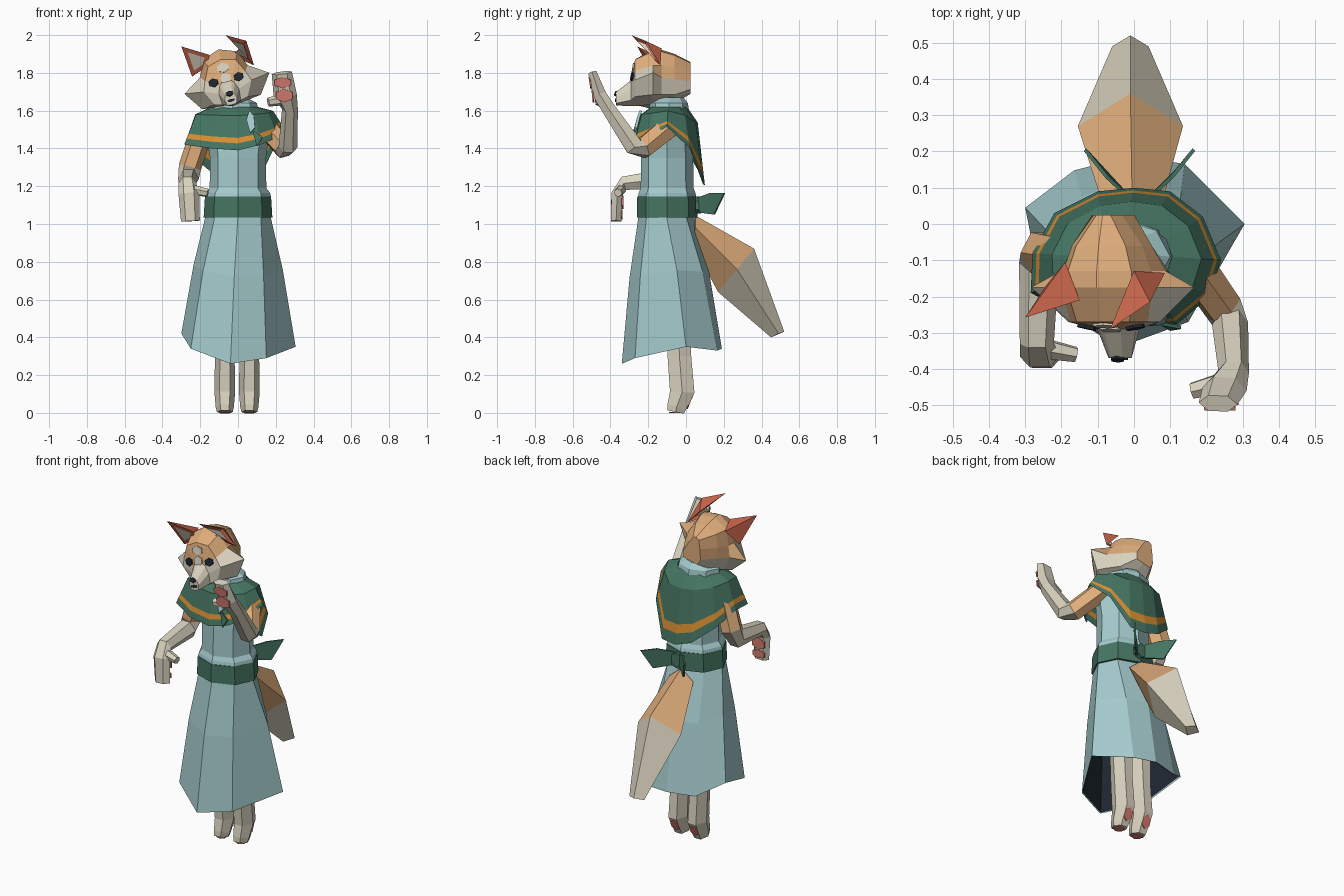
import bpy, bmesh, math
from mathutils import Vector, Matrix

if "Cube" in bpy.data.objects:
    bpy.data.objects.remove(bpy.data.objects["Cube"])

def material(name, hexcol):
    c = [int(hexcol[i:i + 2], 16) / 255 for i in (0, 2, 4)]
    m = bpy.data.materials.new(name)
    m.diffuse_color = [x / 12.92 if x <= .04045 else ((x + .055) / 1.055) ** 2.4 for x in c] + [1]
    m.use_nodes = True
    m.node_tree.nodes["Principled BSDF"].inputs["Base Color"].default_value = m.diffuse_color
    return m

BLUE = material("pale blue cloth", "A6CCCE")
GREEN = material("green cloth", "457562")
STRIPE = material("orange trim", "DA9032")
FUR = material("orange fur", "E0AE7C")
CREAM = material("cream fur", "D9D2BF")
RUST = material("rust ear", "C5634A")
PINK = material("pink pad", "D67D71")
DARK = material("dark navy", "1E2732")

def finish(name, bm, mats):
    bmesh.ops.recalc_face_normals(bm, faces=bm.faces)
    me = bpy.data.meshes.new(name)
    bm.to_mesh(me)
    bm.free()
    for m in mats:
        me.materials.append(m)
    ob = bpy.data.objects.new(name, me)
    bpy.context.collection.objects.link(ob)
    return ob

def loft(name, rings, mats, rule=None, caps=True, matrix=None):
    """Skin rings of points; rule(ring, side) gives the material index."""
    bm = bmesh.new()
    vs = [[bm.verts.new(p) for p in r] for r in rings]
    n = len(rings[0])
    for i in range(len(vs) - 1):
        for j in range(n):
            k = (j + 1) % n
            f = bm.faces.new((vs[i][j], vs[i][k], vs[i + 1][k], vs[i + 1][j]))
            f.material_index = rule(i, j) if rule else 0
    if caps:
        bm.faces.new(vs[0]).material_index = rule(0, 0) if rule else 0
        bm.faces.new(vs[-1]).material_index = rule(len(vs) - 2, 0) if rule else 0
    if matrix:
        bm.transform(matrix)
    return finish(name, bm, mats)

def oval(cx, cy, z, rx, ry, n=8):
    return [(cx + rx * math.sin(math.tau * k / n), cy - ry * math.cos(math.tau * k / n), z) for k in range(n)]

def lerp(a, b, t):
    return a + (b - a) * t

def limb(name, path, mats, rule=None, sides=6):
    """Tube through (point, side radius, depth radius) entries."""
    pts = [Vector(p[0]) for p in path]
    rings = []
    for i, (_, ra, rb) in enumerate(path):
        a, b = pts[max(i - 1, 0)], pts[min(i + 1, len(pts) - 1)]
        t = (b - a).normalized()
        u = (Vector((1, 0, 0)) - t * t.x).normalized()
        v = t.cross(u)
        rings.append([pts[i] + u * ra * math.cos(math.tau * k / sides) + v * rb * math.sin(math.tau * k / sides)
                      for k in range(sides)])
    return loft(name, rings, mats, rule)

def plate(name, center, normal, sx, sy, mat, sides=6, matrix=None, depth=.009):
    bm = bmesh.new()
    bmesh.ops.create_cone(bm, cap_ends=True, segments=sides, radius1=1, radius2=1, depth=depth)
    z = Vector(normal).normalized()
    x = (Vector((1, 0, 0)) - z * z.x).normalized()
    rot = Matrix((x, z.cross(x), z)).transposed().to_4x4()
    bm.transform(Matrix.Translation(center) @ rot @ Matrix.Diagonal((sx, sy, 1, 1)))
    if matrix:
        bm.transform(matrix)
    return finish(name, bm, [mat])

def panels(name, verts, faces, mats, idx=None, thick=0):
    bm = bmesh.new()
    vs = [bm.verts.new(v) for v in verts]
    for i, f in enumerate(faces):
        bm.faces.new([vs[k] for k in f]).material_index = idx[i] if idx else 0
    ob = finish(name, bm, mats)
    if thick:
        mod = ob.modifiers.new("thickness", 'SOLIDIFY')
        mod.thickness, mod.offset = thick, 0
    return ob

# Skirt and its dark lining
HEM = [(-.04, -.34, .26), (.15, -.27, .29), (.305, 0, .35), (.14, .165, .33),
       (0, .19, .34), (-.165, .148, .34), (-.30, .045, .42), (-.25, -.21, .34)]
def skirt(name, mat, s):
    waist = oval(0, -.105, 1.05, .17 * s, .145 * s)
    hem = [(x * s, -.09 + (y + .09) * s, z + (1 - s) * .1) for x, y, z in HEM]
    mid = [(lerp(a[0], b[0], .5), lerp(a[1], b[1], .54), lerp(a[2], b[2], .42)) for a, b in zip(waist, hem)]
    loft(name, [waist, mid, hem], [mat], caps=False)
skirt("skirt", BLUE, 1)
skirt("skirt_lining", DARK, .975)

# Bodice, belt and collar
loft("bodice", [oval(0, -.1, z, a, b) for z, a, b in
     ((1.14, .175, .155), (1.165, .17, .15), (1.19, .15, .14), (1.35, .148, .138),
      (1.47, .165, .13), (1.58, .11, .09))], [BLUE])
loft("belt", [oval(0, -.1, z, a, b) for z, a, b in ((1.035, .182, .16), (1.145, .175, .158))], [GREEN])
loft("collar", [oval(-.025, -.09, 1.57, .14, .11), oval(-.03, -.09, 1.64, .13, .10),
                oval(-.03, -.085, 1.67, .075, .07)], [BLUE])

# Cape with a trim band, lifted on the side of the raised arm
RIM = [(0, -.285, 1.39), (.12, -.275, 1.42), (.21, -.2, 1.46), (.24, -.10, 1.515), (.19, .02, 1.40),
       (.1, .09, 1.21), (0, .10, 1.205), (-.1, .09, 1.24), (-.22, .03, 1.34), (-.28, -.08, 1.42),
       (-.285, -.19, 1.42), (-.14, -.265, 1.40)]
neck = oval(-.02, -.09, 1.62, .125, .095, 12)
shoulder = [(lerp(a[0], b[0], .6), lerp(a[1], b[1], .6), lerp(a[2], b[2], .2)) for a, b in zip(neck, RIM)]
def between(t):
    return [Vector(a).lerp(Vector(b), t) for a, b in zip(shoulder, RIM)]
loft("cape", [neck, shoulder, between(.64), between(.8), RIM], [GREEN, STRIPE],
     lambda i, j: 1 if i == 2 else 0, caps=False)

# Neck bow at the front
panels("neck_bow_loop", [(.045, -.25, 1.55), (.06, -.24, 1.60), (.085, -.25, 1.57), (.09, -.265, 1.51),
       (.065, -.275, 1.48)], [(0, 1, 2, 3, 4)], [BLUE], thick=.014)
panels("neck_bow_tail", [(.075, -.275, 1.50), (.13, -.285, 1.46), (.10, -.29, 1.41)], [(0, 1, 2)], [GREEN], thick=.01)

# Sash bow at the back
for s in (-1, 1):
    panels("sash_bow_leaf", [(s * .02 + .015, .065, 1.14), (s * .03 + .015, .075, 1.06), (s * .105 + .015, .15, 1.05),
           (s * .15 + .015, .205, 1.165), (s * .09 + .015, .13, 1.165)], [(0, 1, 2, 3, 4)], [GREEN], thick=.01)
plate("sash_knot", (.01, .065, 1.1), (0, 1, 0), .04, .045, GREEN, depth=.03)

# Tail
loft("tail", [[(-.005, .05, 1.045), (.075, .05, .98), (-.005, .03, .90), (-.085, .05, .98)],
              [(-.01, .36, .87), (.135, .27, .76), (-.01, .17, .64), (-.155, .27, .76)],
              [(-.01, .52, .43), (.04, .49, .42), (-.01, .45, .40), (-.06, .49, .42)]],
     [FUR, CREAM], lambda i, j: i)

# Legs and sole pads
for x in (-.07, .06):
    limb("leg", [((x, -.05, 1.0), .07, .07), ((x, -.04, .5), .06, .07), ((x, -.035, .3), .052, .072),
                 ((x, -.02, .11), .055, .075), ((x, -.05, .03), .048, .058), ((x, -.055, .005), .042, .052)], [CREAM])
    plate("sole_pad", (x, .02, .06), (0, .93, -.38), .03, .04, PINK)
    plate("toe_pad", (x, -.056, .003), (0, 0, -1), .034, .034, PINK, depth=.006)

# Arms: fur upper part, cream forearm and paw
fur_rule = lambda i, j: 0 if i < 1 else 1
limb("raised_arm", [((.14, -.08, 1.52), .06, .065), ((.245, -.23, 1.40), .055, .06),
                    ((.265, -.275, 1.41), .05, .055), ((.275, -.41, 1.61), .042, .042),
                    ((.25, -.455, 1.68), .062, .04), ((.232, -.495, 1.80), .054, .026)],
     [FUR, CREAM], fur_rule)
limb("raised_thumb", [((.24, -.44, 1.66), .032, .032), ((.16, -.46, 1.645), .024, .024)], [CREAM])
plate("raised_palm_pad", (.245, -.493, 1.68), (0, -1, -.1), .05, .036, PINK)
plate("raised_finger_pad", (.237, -.507, 1.748), (0, -1, -.15), .05, .03, PINK)
limb("lowered_arm", [((-.18, -.09, 1.53), .06, .06), ((-.255, -.08, 1.30), .06, .065),
                     ((-.262, -.11, 1.24), .055, .06), ((-.268, -.33, 1.215), .047, .042),
                     ((-.26, -.365, 1.16), .055, .035), ((-.252, -.37, 1.015), .05, .032)],
     [FUR, CREAM], fur_rule)
limb("lowered_thumb", [((-.24, -.345, 1.18), .03, .028), ((-.16, -.36, 1.165), .022, .022)], [CREAM])
plate("lowered_palm_pad", (-.255, -.336, 1.115), (0, 1, 0), .046, .036, PINK)
plate("lowered_finger_pad", (-.253, -.34, 1.05), (0, 1, 0), .046, .026, PINK)

# Head: mirrored half sections from the back of the skull to the nose, then tilted
TILT = Matrix.Translation((-.06, -.13, 1.75)) @ Matrix.Rotation(math.radians(-14), 4, 'Y')
SECTIONS = [(.155, [(0, .11), (.02, .10), (.04, .05), (.06, -.01), (.05, -.05), (0, -.05)]),
            (.07, [(0, .155), (.07, .13), (.10, .06), (.11, -.01), (.09, -.09), (0, -.10)]),
            (0, [(0, .178), (.09, .145), (.125, .06), (.15, -.01), (.135, -.10), (0, -.11)]),
            (-.045, [(0, .18), (.095, .145), (.13, .06), (.232, -.005), (.16, -.107), (0, -.12)]),
            (-.14, [(0, .125), (.075, .105), (.11, .035), (.13, -.02), (.09, -.10), (0, -.13)]),
            (-.16, [(0, .01), (.025, .005), (.04, -.01), (.055, -.05), (.05, -.11), (0, -.13)]),
            (-.24, [(0, -.055), (.015, -.056), (.024, -.065), (.033, -.09), (.025, -.12), (0, -.122)])]
rings = [[(x, y, z) for x, z in h] + [(-x, y, z) for x, z in h[-2:0:-1]] for y, h in SECTIONS]
def face_rule(i, j):
    top = min(j, 9 - j)          # 0 crown ... 4 throat
    return 0 if top < (3 if i < 3 else 2) and i < 5 else 1
loft("head", rings, [FUR, CREAM], face_rule, matrix=TILT)
for s in (-1, 1):
    plate("eye", (s * .069, -.155, .014), (s * .2, -1, .1), .028, .024, DARK, matrix=TILT)
plate("forehead_patch", (0, -.149, .08), (0, -1, .17), .036, .026, CREAM, matrix=TILT)
plate("snout_bridge", (0, -.16, .022), (0, -1, .17), .03, .03, CREAM, matrix=TILT)
plate("nose", (0, -.24, -.062), (0, -1, .5), .02, .014, DARK, matrix=TILT, depth=.014)
plate("mouth", (0, -.241, -.098), (0, -1, 0), .022, .008, DARK, matrix=TILT)

# Ears: tip, back, inner and outer corners, hollow floor; the lining is cream
def ear(name, tip, back, inner, outer, floor):
    panels(name, [tip, back, inner, outer], [(0, 1, 2), (0, 3, 1), (1, 3, 2)], [RUST])
    t, i, o, f = map(Vector, (tip, inner, outer, floor))
    c = (t + i + o + f) / 4
    q = [c + (p - c) * .6 for p in (t, i, f, o)]
    panels(name + "_frame", [t, i, f, o] + q, [(k, (k + 1) % 4, 4 + (k + 1) % 4, 4 + k) for k in range(4)]
           + [(4, 5, 6, 7)], [RUST, CREAM], [0, 0, 0, 0, 1])
ear("left_ear", (-.30, -.258, 1.94), (-.19, -.105, 1.87), (-.15, -.21, 1.895),
    (-.243, -.17, 1.78), (-.17, -.19, 1.83))
ear("right_ear", (-.066, -.29, 2.0), (0, -.13, 1.93), (.044, -.215, 1.97),
    (.085, -.135, 1.84), (-.03, -.19, 1.89))
